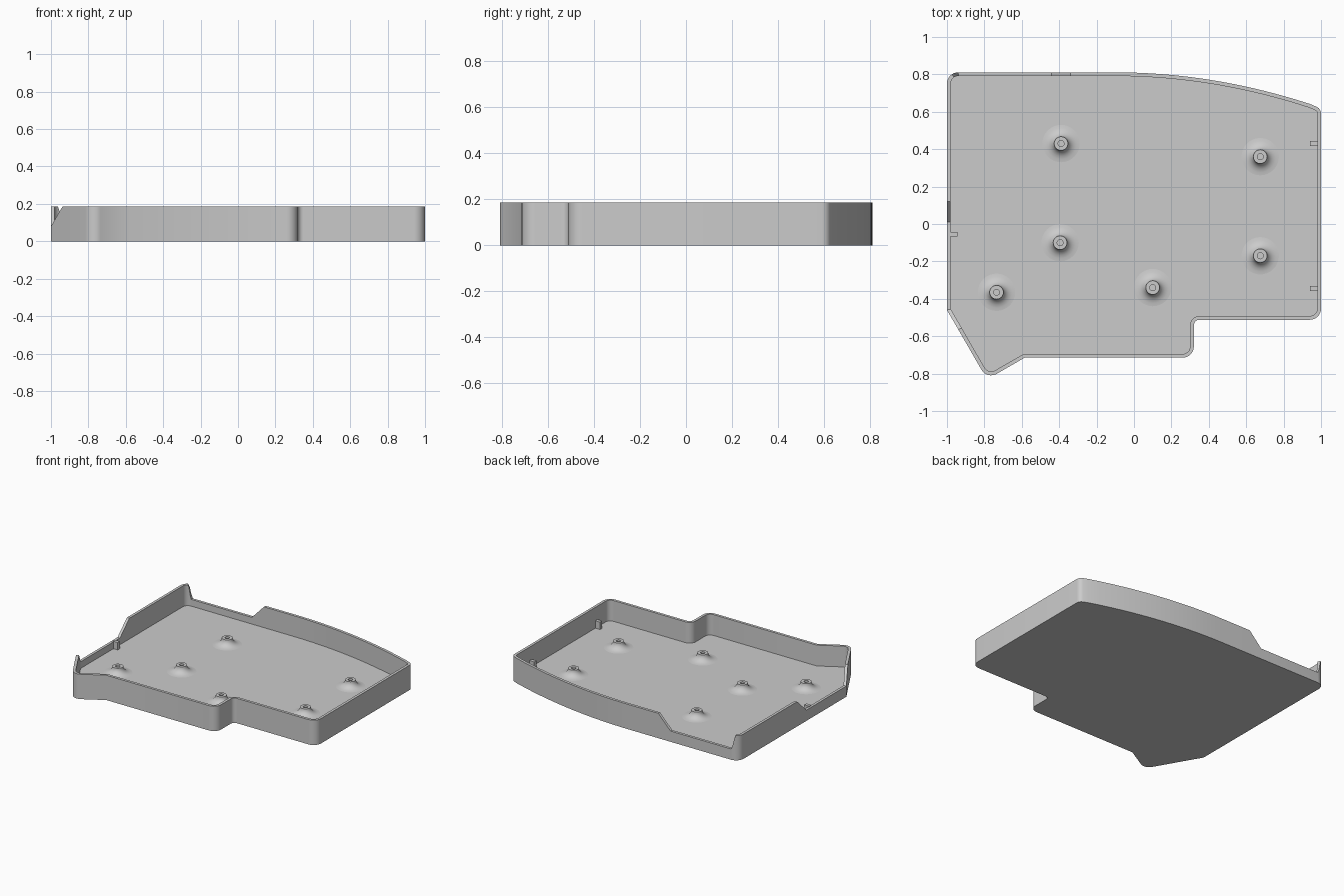
import bpy, bmesh, math
from mathutils import Vector

if "Cube" in bpy.data.objects:
    bpy.data.objects.remove(bpy.data.objects["Cube"])

HEIGHT, LOW, FLOOR, WALL = 0.185, 0.08, 0.03, 0.02
BACK = 0.811

grey = bpy.data.materials.new("plain grey")
grey.diffuse_color = (0.6, 0.6, 0.6, 1)
grey.use_nodes = True
grey.node_tree.nodes["Principled BSDF"].inputs["Base Color"].default_value = grey.diffuse_color


def finish(name, bm):
    """Turn a bmesh into a named, shaded object."""
    bmesh.ops.recalc_face_normals(bm, faces=bm.faces[:])
    me = bpy.data.meshes.new(name)
    bm.to_mesh(me)
    bm.free()
    me.materials.append(grey)
    ob = bpy.data.objects.new(name, me)
    bpy.context.collection.objects.link(ob)
    bpy.ops.object.select_all(action='DESELECT')
    ob.select_set(True)
    bpy.context.view_layer.objects.active = ob
    bpy.ops.object.shade_smooth_by_angle(angle=math.radians(30))
    return ob


def rounded(corners, steps=8):
    """Closed outline with each (x, y, radius) corner replaced by an arc."""
    out = []
    for i, (x, y, r) in enumerate(corners):
        p = Vector((x, y))
        if r == 0:
            out.append(p)
            continue
        a = (Vector(corners[i - 1][:2]) - p).normalized()
        b = (Vector(corners[(i + 1) % len(corners)][:2]) - p).normalized()
        half = math.acos(a.dot(b)) / 2
        centre = p + (a + b).normalized() * (r / math.sin(half))
        start = p + a * (r / math.tan(half)) - centre
        end = p + b * (r / math.tan(half)) - centre
        first = math.atan2(start.y, start.x)
        turn = math.atan2(end.y, end.x) - first
        turn = (turn + math.pi) % (2 * math.pi) - math.pi
        for k in range(steps + 1):
            t = first + turn * k / steps
            out.append(centre + Vector((math.cos(t), math.sin(t))) * r)
    return out


def inset(points, d):
    """Mitred inward offset of a counter-clockwise outline."""
    out = []
    for i, p in enumerate(points):
        u = (p - points[i - 1]).normalized()
        v = (points[(i + 1) % len(points)] - p).normalized()
        n1, n2 = Vector((-u.y, u.x)), Vector((-v.y, v.x))
        out.append(p + (n1 + n2) * (d / (1 + n1.dot(n2))))
    return out


def ramp(t, a, b):
    """Height rising from LOW at a to HEIGHT at b."""
    return LOW + (HEIGHT - LOW) * min(1, max(0, (t - a) / (b - a)))


def rim_height(p):
    if p.y > 0.74 and p.x < -0.3:                      # gap in the back wall
        return max(ramp(p.x, -0.44, -0.34), ramp(p.x, -0.945, -0.968))
    if p.x < -0.92 and p.y < 0.2:                      # gap in the left wall
        return max(ramp(p.y, 0.01, 0.12), ramp(p.y, -0.46, -0.565))
    return HEIGHT


# Tray outline, counter-clockwise, with the bowed back edge as an arc
bow = [(x, BACK - (x + 0.1) ** 2 / 6.4, 0) for x in [0.94 - 0.08 * k for k in range(14)]]
corners = [
    (-1, 0.12, 0), (-1, 0.01, 0), (-1, -0.46, 0), (-0.939, -0.565, 0),
    (-0.786, -0.831, 0.06), (-0.585, -0.715, 0),
    (0.32, -0.715, 0.06), (0.32, -0.512, 0.03), (1, -0.512, 0.06),
    (1, 0.617, 0.04), *bow,
    (-0.34, BACK, 0), (-0.44, BACK, 0), (-1, BACK, 0.06),
]
outer = rounded(corners)
inner = inset(outer, WALL)

# Tray: underside, outer wall, rim, inner wall and floor
bm = bmesh.new()
heights = [rim_height(p) for p in outer]
rings = [
    [bm.verts.new((p.x, p.y, 0)) for p in outer],
    [bm.verts.new((p.x, p.y, h)) for p, h in zip(outer, heights)],
    [bm.verts.new((p.x, p.y, h)) for p, h in zip(inner, heights)],
    [bm.verts.new((p.x, p.y, FLOOR)) for p in inner],
]
for lo, hi in zip(rings, rings[1:]):
    for i in range(len(lo)):
        j = (i + 1) % len(lo)
        bm.faces.new((lo[i], lo[j], hi[j], hi[i]))
bm.faces.new(rings[0][::-1])
bm.faces.new(rings[-1])
finish("tray", bm)

# Screw bosses: turned profile with a flared foot and a blind hole
profile = [(0.1, FLOOR), (0.083, 0.032), (0.067, 0.037), (0.054, 0.045),
           (0.044, 0.056), (0.038, 0.068), (0.037, 0.08),
           (0.016, 0.08), (0.016, 0.04)]
SEG = 32
for n, (cx, cy) in enumerate([(-0.39, 0.43), (0.675, 0.36), (-0.395, -0.1),
                              (0.675, -0.17), (-0.735, -0.365), (0.1, -0.34)]):
    bm = bmesh.new()
    loops = [[bm.verts.new((cx + r * math.cos(2 * math.pi * k / SEG),
                            cy + r * math.sin(2 * math.pi * k / SEG), z))
              for k in range(SEG)] for r, z in profile]
    for a, b in zip(loops, loops[1:]):
        for k in range(SEG):
            m = (k + 1) % SEG
            bm.faces.new((a[k], a[m], b[m], b[k]))
    bm.faces.new(loops[-1])
    bm.faces.new(loops[0][::-1])
    finish(f"screw_boss_{n + 1}", bm)

# Small support tabs on the side walls
for n, (cx, cy) in enumerate([(0.962, 0.43), (0.962, -0.345), (-0.965, -0.055)]):
    bm = bmesh.new()
    bmesh.ops.create_cube(bm, size=1)
    for v in bm.verts:
        v.co = (cx + v.co.x * 0.04, cy + v.co.y * 0.025, 0.0575 + v.co.z * 0.055)
    finish(f"support_tab_{n + 1}", bm)
